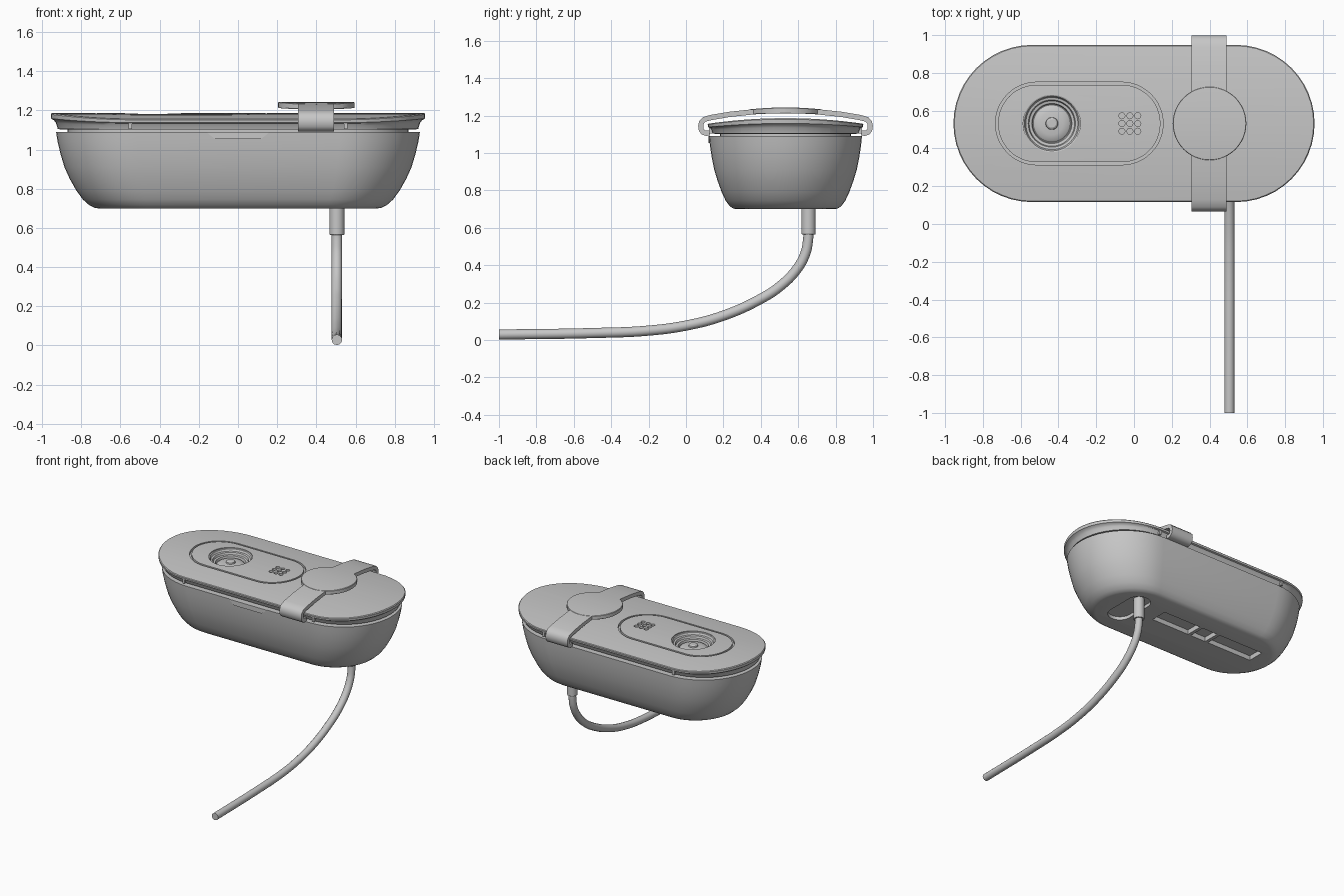
import bpy, bmesh
from math import sin, cos, pi, radians
from mathutils import Matrix

if "Cube" in bpy.data.objects:
    bpy.data.objects.remove(bpy.data.objects["Cube"])

CY = 0.532          # depth centre of the housing

grey = bpy.data.materials.new("plain_grey")
grey.use_nodes = True
grey.diffuse_color = (0.57, 0.57, 0.57, 1)
grey.node_tree.nodes["Principled BSDF"].inputs["Base Color"].default_value = grey.diffuse_color


def add_object(name, bm, location=(0, 0, 0)):
    bmesh.ops.recalc_face_normals(bm, faces=bm.faces[:])
    mesh = bpy.data.meshes.new(name)
    bm.to_mesh(mesh)
    bm.free()
    mesh.materials.append(grey)
    obj = bpy.data.objects.new(name, mesh)
    obj.location = location
    bpy.context.collection.objects.link(obj)
    return obj


def select_only(obj):
    bpy.ops.object.select_all(action='DESELECT')
    obj.select_set(True)
    bpy.context.view_layer.objects.active = obj


def smooth(obj, angle=32):
    select_only(obj)
    bpy.ops.object.shade_smooth_by_angle(angle=radians(angle))


def loft(name, rings, x=0, y=CY, steps=24, closed=False, bend=None):
    """Skin stadium rings (straight half-length, radius, z); a zero length is a circle."""
    bm = bmesh.new()
    loops = []
    for length, r, z in rings:
        loop = []
        for side in (1, -1):
            for i in range(steps + 1):
                a = -pi / 2 + pi * i / steps
                loop.append(bm.verts.new((side * (length + r * cos(a)), side * r * sin(a), z)))
        loops.append(loop)
    n = len(loops[0])
    pairs = list(zip(loops, loops[1:]))
    if closed:
        pairs.append((loops[-1], loops[0]))
    else:
        bm.faces.new(loops[0])
        bm.faces.new(loops[-1])
    for low, high in pairs:
        for i in range(n):
            j = (i + 1) % n
            bm.faces.new((low[i], low[j], high[j], high[i]))
    bmesh.ops.remove_doubles(bm, verts=bm.verts[:], dist=1e-5)
    if bend:
        # slice across the depth, then drop the long edges into a gentle arch
        drop, width, base, height = bend
        for k in range(-6, 7):
            bmesh.ops.bisect_plane(bm, geom=bm.verts[:] + bm.edges[:] + bm.faces[:],
                                   plane_co=(0, k * width / 7, 0), plane_no=(0, 1, 0))
        for v in bm.verts:
            v.co.z -= drop * (v.co.y / width) ** 2 * (v.co.z - base) / height
    return add_object(name, bm, (x, y, 0))


def box(name, centre, size):
    bm = bmesh.new()
    bmesh.ops.create_cube(bm, size=1, matrix=Matrix.Diagonal((*size, 1)))
    return add_object(name, bm, centre)


def cut(target, cutter):
    cutter.hide_render = True
    mod = target.modifiers.new("cut", 'BOOLEAN')
    mod.operation = 'DIFFERENCE'
    mod.solver = 'EXACT'
    mod.object = cutter
    select_only(target)
    bpy.ops.object.modifier_apply(modifier=mod.name)
    bpy.data.objects.remove(cutter)


# Bowl-shaped lower housing
body = loft("lower_housing", [
    (0.45, 0.265, 0.70), (0.452, 0.28, 0.703), (0.46, 0.298, 0.715), (0.472, 0.32, 0.745),
    (0.484, 0.341, 0.79), (0.496, 0.363, 0.85), (0.505, 0.381, 0.91), (0.512, 0.395, 0.98),
    (0.517, 0.404, 1.04), (0.52, 0.409, 1.09)])

# Pockets and cable slot in the underside
for px, length in ((0.12, 0.32), (-0.13, 0.13), (-0.41, 0.38)):
    cut(body, box("pocket_cutter", (px, 0.60, 0.70), (length, 0.13, 0.07)))
slot = loft("slot_cutter", [(0.10, 0.085, 0.65), (0.10, 0.085, 0.725)], x=0.505, y=0.55)
slot.rotation_euler.z = pi / 2
bpy.context.view_layer.update()
cut(body, slot)
smooth(body)

# Recessed neck between housing and lid
neck = loft("neck", [(0.52, 0.35, 1.08), (0.52, 0.35, 1.12)])
smooth(neck)

# Arched lid with a stepped rim
lid = loft("lid", [
    (0.53, 0.37, 1.102), (0.53, 0.39, 1.105), (0.532, 0.397, 1.135), (0.537, 0.403, 1.15),
    (0.54, 0.414, 1.158), (0.54, 0.416, 1.18), (0.54, 0.411, 1.186)],
    bend=(0.03, 0.415, 1.10, 0.086))

# Groove round the face panel
cut(lid, loft("groove_cutter", [(0.225, 0.219, 1.165), (0.225, 0.219, 1.25),
                                (0.225, 0.205, 1.25), (0.225, 0.205, 1.165)],
              x=-0.29, closed=True))
# Stepped lens well
cut(lid, loft("well_cutter", [
    (0, 0.10, 1.115), (0, 0.106, 1.14), (0, 0.12, 1.143), (0, 0.125, 1.158),
    (0, 0.138, 1.161), (0, 0.145, 1.175), (0, 0.152, 1.178), (0, 0.152, 1.25)], x=-0.435))
# Grid of small sound holes
for i in (-1, 0, 1):
    for j in (-1, 0, 1):
        cut(lid, loft("hole_cutter", [(0, 0.016, 1.16), (0, 0.016, 1.25)],
                      x=-0.022 + i * 0.042, y=CY + j * 0.041, steps=8))
smooth(lid)

# Lens with a raised centre
lens = loft("lens", [
    (0, 0.098, 1.11), (0, 0.098, 1.125), (0, 0.09, 1.132), (0, 0.06, 1.138),
    (0, 0.033, 1.14), (0, 0.031, 1.15), (0, 0.022, 1.156)], x=-0.435)
smooth(lens)

# Front latch lip
bm = bmesh.new()
lip = [bm.verts.new((lx, 0, lz)) for lx, lz in
       ((-0.16, 1.09), (-0.145, 1.075), (-0.115, 1.053), (0.115, 1.053), (0.145, 1.075), (0.16, 1.09))]
face = bm.faces.new(lip)
extruded = bmesh.ops.extrude_face_region(bm, geom=[face])["geom"]
for v in extruded:
    if isinstance(v, bmesh.types.BMVert):
        v.co.y += 0.03
add_object("latch_lip", bm, (0, 0.119, 0))

# Small clips under the lid edge
for side in (-1, 1):
    for depth in (-1, 1):
        box("lid_clip", (side * 0.55, CY + depth * 0.396, 1.122), (0.018, 0.024, 0.036))

# Strap hooked round both long edges
half = [(0.405, 1.107), (0.425, 1.105), (0.44, 1.11), (0.45, 1.122), (0.453, 1.145),
        (0.449, 1.165), (0.435, 1.179), (0.40, 1.189), (0.30, 1.206), (0.15, 1.222)]
path = half + [(0, 1.227)] + [(-d, z) for d, z in reversed(half)]
bm = bmesh.new()
rows = [[bm.verts.new((sx, d, z)) for sx in (-0.0925, 0.0925)] for d, z in path]
for a, b in zip(rows, rows[1:]):
    bm.faces.new((a[0], a[1], b[1], b[0]))
strap = add_object("strap", bm, (0.398, CY, 0))
solid = strap.modifiers.new("thickness", 'SOLIDIFY')
solid.thickness = 0.028
solid.offset = 0
select_only(strap)
bpy.ops.object.modifier_apply(modifier=solid.name)
smooth(strap, 40)

# Round pad in the middle of the strap
pad = loft("strap_pad", [(0, 0.193, 1.212), (0, 0.195, 1.215), (0, 0.195, 1.24), (0, 0.192, 1.243)],
           x=0.4, bend=(0.01, 0.195, 1.11, 0.13))
smooth(pad)

# Cable sleeve
sleeve = loft("cable_sleeve", [(0, 0.036, 0.565), (0, 0.038, 0.568), (0, 0.038, 0.74)],
              x=0.505, y=0.655, steps=12)
smooth(sleeve)

# Cable sweeping down and forward
curve = bpy.data.curves.new("cable", 'CURVE')
curve.dimensions = '3D'
curve.bevel_depth = 0.027
curve.bevel_resolution = 4
curve.resolution_u = 8
curve.use_fill_caps = True
route = [(0.655, 0.60), (0.652, 0.53), (0.637, 0.46), (0.59, 0.375), (0.5, 0.285), (0.4, 0.22),
         (0.2, 0.13), (0, 0.077), (-0.2, 0.05), (-0.5, 0.037), (-1, 0.029)]
spline = curve.splines.new('BEZIER')
spline.bezier_points.add(len(route) - 1)
for point, (cy, cz) in zip(spline.bezier_points, route):
    point.co = (0.505, cy, cz)
    point.handle_left_type = point.handle_right_type = 'AUTO'
curve.materials.append(grey)
cable = bpy.data.objects.new("cable", curve)
bpy.context.collection.objects.link(cable)
